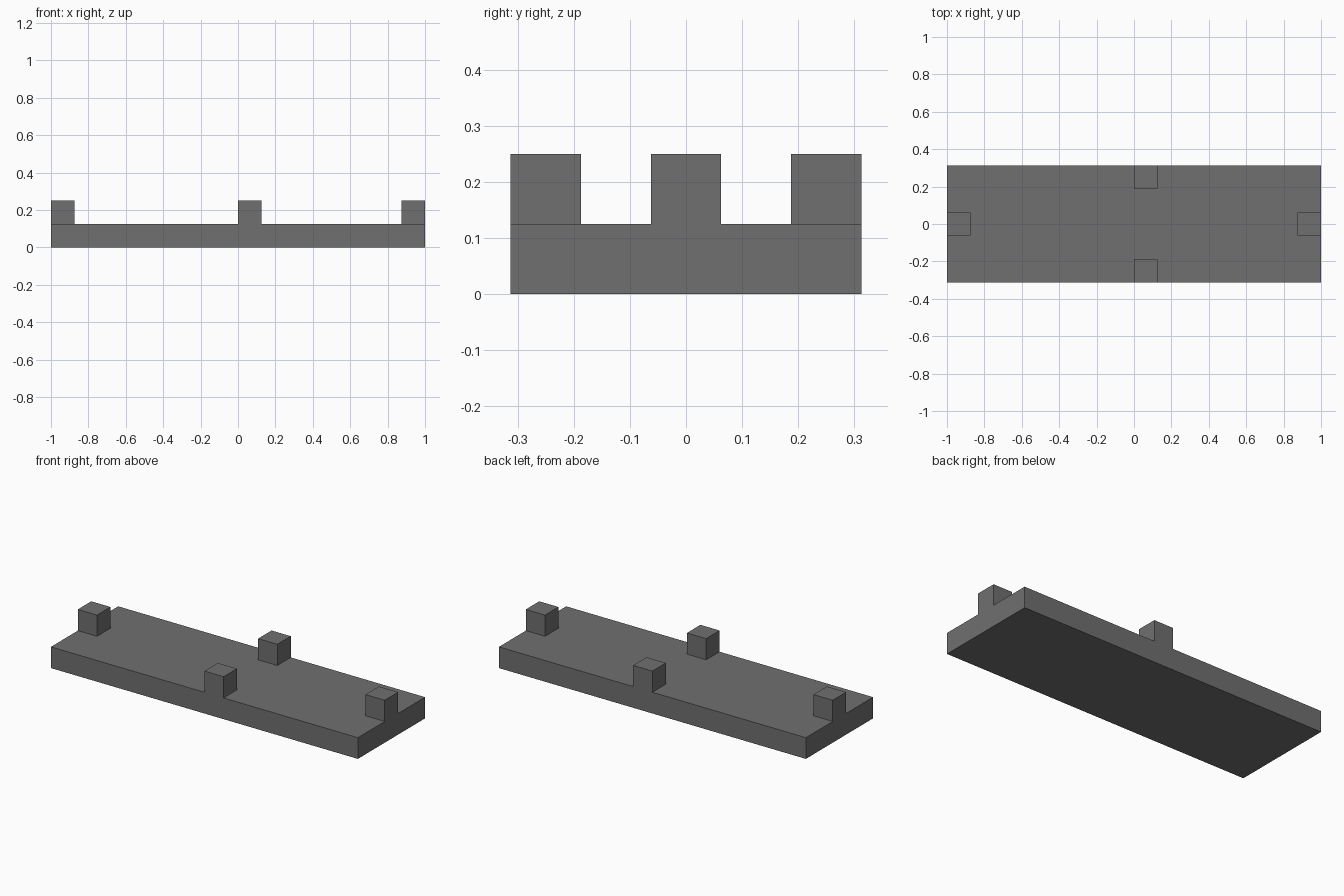
import bpy

default = bpy.data.objects.get("Cube")
if default:
    bpy.data.objects.remove(default, do_unlink=True)

UNIT = 0.125  # edge length of one block
LENGTH, WIDTH = 16 * UNIT, 5 * UNIT

grey = bpy.data.materials.new("dark_grey")
grey.use_nodes = True
colour = (0.16, 0.16, 0.16, 1)
grey.diffuse_color = colour
grey.node_tree.nodes["Principled BSDF"].inputs["Base Color"].default_value = colour


def box(name, centre, size):
    bpy.ops.mesh.primitive_cube_add(size=1, location=centre)
    obj = bpy.context.object
    obj.name = name
    obj.scale = size
    bpy.ops.object.transform_apply(location=False, rotation=False, scale=True)
    obj.data.materials.append(grey)
    return obj


# Flat slab
box("base_slab", (0, 0, UNIT / 2), (LENGTH, WIDTH, UNIT))

# One stud flush with the middle of each edge
end_x = (LENGTH - UNIT) / 2
side_y = (WIDTH - UNIT) / 2
studs = {
    "right_stud": (-end_x, 0),
    "left_stud": (end_x, 0),
    "front_stud": (UNIT / 2, -side_y),
    "back_stud": (UNIT / 2, side_y),
}
for name, (x, y) in studs.items():
    box(name, (x, y, UNIT * 1.5), (UNIT, UNIT, UNIT))
